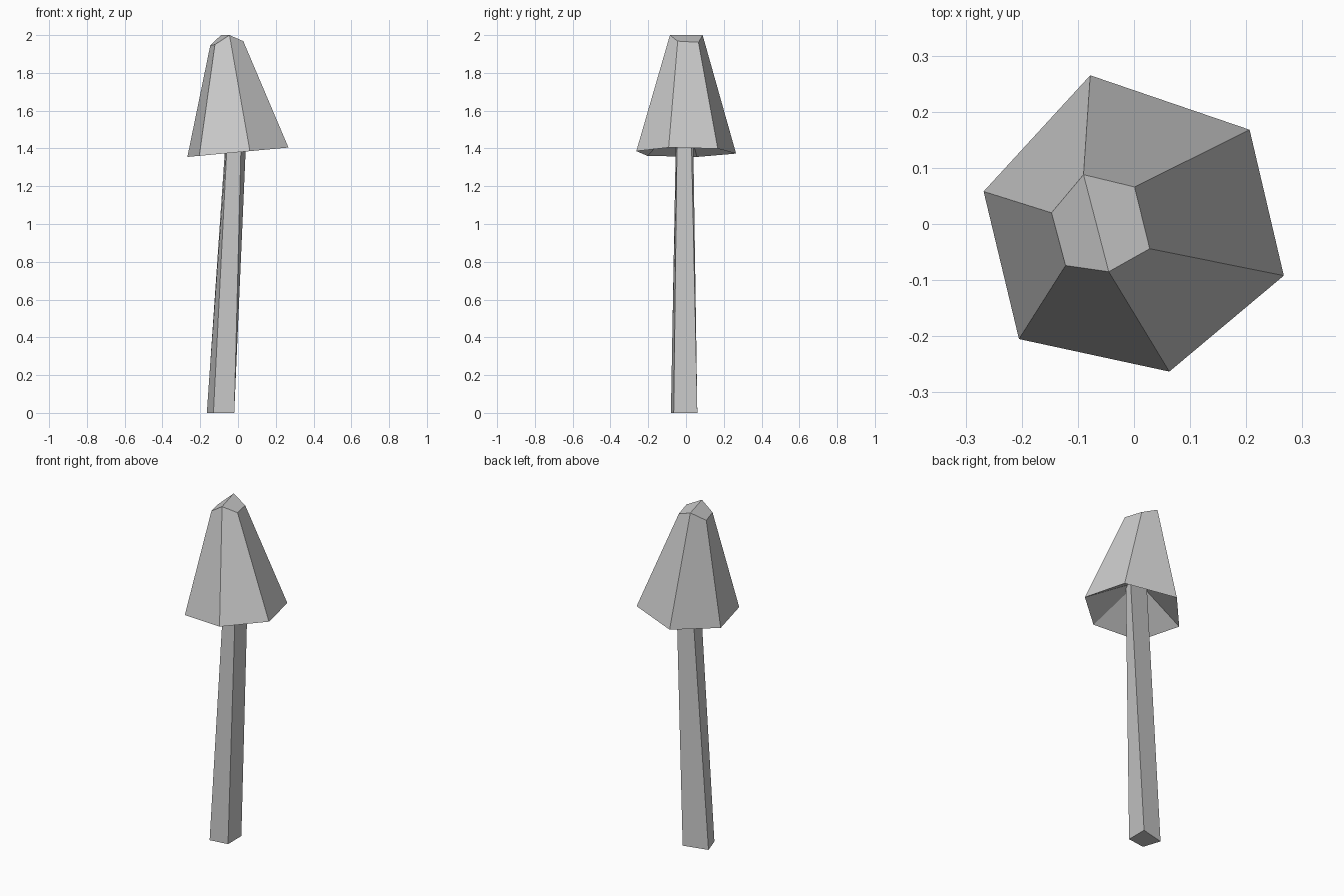
import bpy
import bmesh
from mathutils import Vector

old_cube = bpy.data.objects.get("Cube")
if old_cube:
    bpy.data.objects.remove(old_cube, do_unlink=True)

# Single flat colour
grey = bpy.data.materials.new("plain_grey")
grey.use_nodes = True
colour = (0.6, 0.6, 0.6, 1.0)
grey.diffuse_color = colour
grey.node_tree.nodes["Principled BSDF"].inputs["Base Color"].default_value = colour


def add_ring(bm, points):
    return [bm.verts.new(point) for point in points]


def bridge(bm, lower, upper):
    """Join two rings of equal size with a band of quads."""
    count = len(lower)
    for i in range(count):
        j = (i + 1) % count
        bm.faces.new((lower[i], lower[j], upper[j], upper[i]))


def finish(bm, name):
    """Turn the bmesh into a flat shaded object."""
    bmesh.ops.recalc_face_normals(bm, faces=bm.faces)
    mesh = bpy.data.meshes.new(name)
    bm.to_mesh(mesh)
    bm.free()
    mesh.materials.append(grey)
    part = bpy.data.objects.new(name, mesh)
    bpy.context.collection.objects.link(part)
    return part


# Stem: tapered, leaning four-sided post that runs up inside the cap
foot = [Vector(p) for p in ((-0.13, -0.08, 0), (-0.02, -0.065, 0),
                            (-0.02, 0.06, 0), (-0.165, 0.025, 0))]
neck = [Vector(p) for p in ((-0.06, -0.055, 1.38), (0.015, -0.048, 1.38),
                            (0.04, 0.03, 1.38), (-0.07, 0.035, 1.38))]
stem_reach = 1.14
bm = bmesh.new()
bottom = add_ring(bm, foot)
top = add_ring(bm, [a.lerp(b, stem_reach) for a, b in zip(foot, neck)])
bridge(bm, bottom, top)
bm.faces.new(bottom)
bm.faces.new(top)
finish(bm, "stem")

# Cap: irregular six-sided bell with a tilted rim
rim_outline = [(-0.268, 0.058), (-0.205, -0.205), (0.063, -0.263),
               (0.267, -0.092), (0.206, 0.168), (-0.078, 0.265)]
crown_points = [(-0.147, 0.02, 1.945), (-0.122, -0.074, 1.95),
                (-0.045, -0.085, 2.0), (0.028, -0.044, 1.968),
                (0.001, 0.066, 1.962), (-0.09, 0.088, 2.0)]
bm = bmesh.new()
rim = add_ring(bm, [(x, y, 1.38 + 0.093 * x) for x, y in rim_outline])
crown = add_ring(bm, crown_points)
bridge(bm, rim, crown)

# Crown: two faces meeting at a ridge
bm.faces.new((crown[5], crown[0], crown[1], crown[2]))
bm.faces.new((crown[2], crown[3], crown[4], crown[5]))

# Underside: faces rising to a point around the stem
hollow = bm.verts.new((-0.03, 0, 1.57))
for i in range(len(rim)):
    bm.faces.new((rim[i], rim[i - 1], hollow))
finish(bm, "cap")
